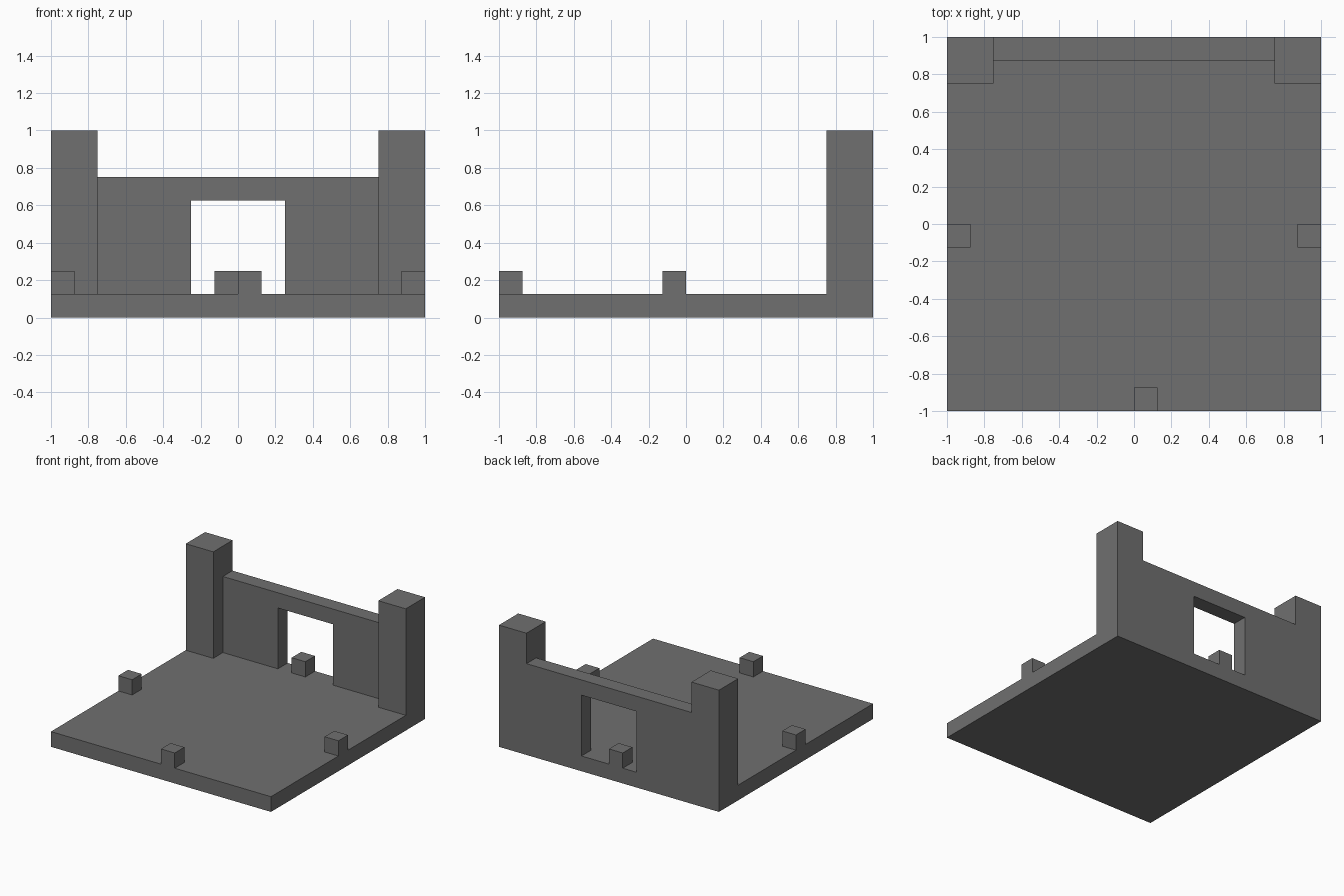
import bpy
import bmesh
from mathutils import Vector

old = bpy.data.objects.get("Cube")
if old:
    bpy.data.objects.remove(old, do_unlink=True)

# Single stone colour
GREY = (0.16, 0.16, 0.16, 1)
stone = bpy.data.materials.new("stone_grey")
stone.use_nodes = True
stone.diffuse_color = GREY
stone.node_tree.nodes["Principled BSDF"].inputs["Base Color"].default_value = GREY

U = 0.125  # building block module


def finish(name, bm):
    bmesh.ops.recalc_face_normals(bm, faces=bm.faces)
    mesh = bpy.data.meshes.new(name)
    bm.to_mesh(mesh)
    bm.free()
    mesh.materials.append(stone)
    obj = bpy.data.objects.new(name, mesh)
    bpy.context.collection.objects.link(obj)


def box(name, low, size):
    """Box from its lowest corner and its size, both in modules."""
    bm = bmesh.new()
    bmesh.ops.create_cube(bm, size=1)
    for v in bm.verts:
        v.co = [(low[i] + (v.co[i] + 0.5) * size[i]) * U for i in range(3)]
    finish(name, bm)


# Floor slab
box("floor_slab", (-8, -8, 0), (16, 16, 1))

# Corner towers at the back
box("right_tower", (-8, 6, 1), (2, 2, 7))
box("left_tower", (6, 6, 1), (2, 2, 7))

# Back wall with an open doorway, extruded from its outline
outline = [(-6, 1), (-2, 1), (-2, 5), (2, 5), (2, 1), (6, 1), (6, 6), (-6, 6)]
bm = bmesh.new()
face = bm.faces.new([bm.verts.new((x * U, 7 * U, z * U)) for x, z in outline])
side = bmesh.ops.extrude_face_region(bm, geom=[face])
moved = [g for g in side["geom"] if isinstance(g, bmesh.types.BMVert)]
bmesh.ops.translate(bm, verts=moved, vec=Vector((0, U, 0)))
finish("back_wall", bm)

# Marker blocks, one at the middle of each edge
markers = {"front": (0, -8), "back": (-1, 7), "right": (-8, -1), "left": (7, -1)}
for place, (x, y) in markers.items():
    box(place + "_marker_block", (x, y, 1), (1, 1, 1))
